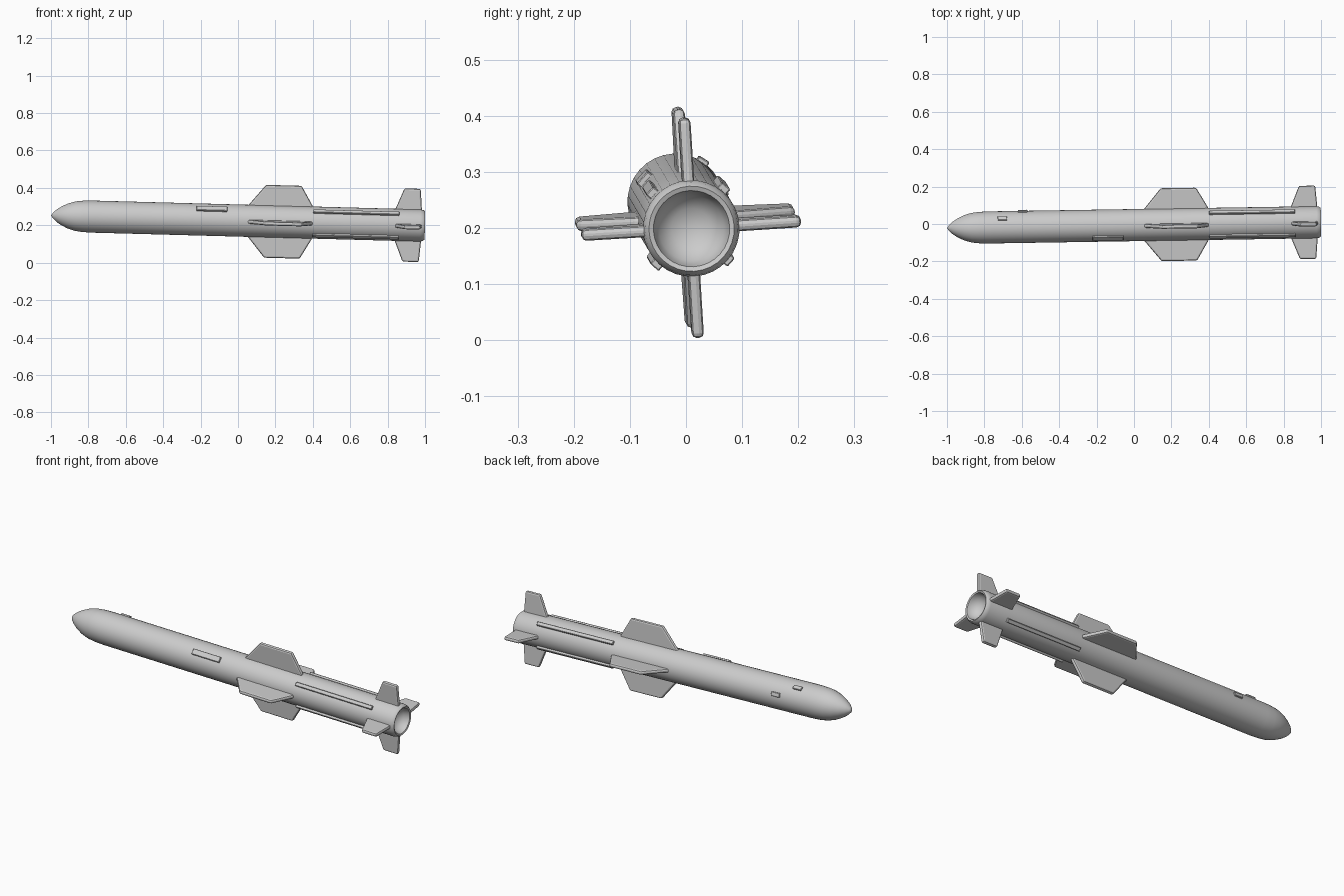
import bpy, bmesh
from math import radians, sin, cos, pi
from mathutils import Matrix, Vector

cube = bpy.data.objects.get("Cube")
if cube:
    bpy.data.objects.remove(cube)

grey = bpy.data.materials.new("light grey paint")
grey.use_nodes = True
colour = (0.6, 0.6, 0.6, 1)
grey.diffuse_color = colour
grey.node_tree.nodes["Principled BSDF"].inputs["Base Color"].default_value = colour

# The whole body lies along local x, slightly tilted and rolled
axis = Vector((1, 0.016, -0.027)).normalized()
tilt = Vector((1, 0, 0)).rotation_difference(axis).to_matrix().to_4x4()
FRAME = Matrix.Translation((0, -0.006, 0.2255)) @ tilt @ Matrix.Rotation(radians(3.6), 4, 'X')
R = 0.086


def finish(name, bm, angle, bevel=0, segments=1):
    """Turn a bmesh into an object, spun about the body axis by an angle."""
    bmesh.ops.recalc_face_normals(bm, faces=bm.faces)
    mesh = bpy.data.meshes.new(name)
    bm.to_mesh(mesh)
    bm.free()
    obj = bpy.data.objects.new(name, mesh)
    bpy.context.collection.objects.link(obj)
    mesh.materials.append(grey)
    obj.matrix_world = FRAME @ Matrix.Rotation(radians(angle), 4, 'X')
    if bevel:
        mod = obj.modifiers.new("soft edges", 'BEVEL')
        mod.width = bevel
        mod.segments = segments
        mod.limit_method = 'ANGLE'
    return obj


def lathe(name, profile, sides=32):
    """Revolve (x, radius) points around the body axis."""
    bm = bmesh.new()
    verts = [bm.verts.new((x, r, 0)) for x, r in profile]
    edges = [bm.edges.new(pair) for pair in zip(verts, verts[1:])]
    bmesh.ops.spin(bm, geom=verts + edges, cent=(0, 0, 0), axis=(1, 0, 0),
                   angle=2 * pi, steps=sides)
    bmesh.ops.remove_doubles(bm, verts=bm.verts, dist=0.0001)
    obj = finish(name, bm, 0)
    bpy.context.view_layer.objects.active = obj
    obj.select_set(True)
    bpy.ops.object.shade_smooth_by_angle(angle=radians(35))
    obj.select_set(False)
    return obj


def plate(name, outline, thickness, angle):
    """A fin: an (x, radius) outline with thickness across it."""
    bm = bmesh.new()
    face = bm.faces.new([bm.verts.new((x, r, -thickness / 2)) for x, r in outline])
    out = bmesh.ops.extrude_face_region(bm, geom=[face])["geom"]
    bmesh.ops.translate(bm, vec=(0, 0, thickness),
                        verts=[v for v in out if isinstance(v, bmesh.types.BMVert)])
    return finish(name, bm, angle, thickness * 0.4, 2)


def block(name, x0, x1, width, height, angle):
    """A low box standing on the body skin."""
    bm = bmesh.new()
    bmesh.ops.create_cube(bm, size=1)
    bmesh.ops.scale(bm, vec=(x1 - x0, height + 0.01, width), verts=bm.verts)
    bmesh.ops.translate(bm, vec=((x0 + x1) / 2, R + (height - 0.01) / 2, 0), verts=bm.verts)
    return finish(name, bm, angle, 0.002)


# Body with rounded nose and hollow tail
lathe("body", [(-1, 0), (-0.99, 0.015), (-0.972, 0.032), (-0.945, 0.05), (-0.91, 0.067),
               (-0.87, 0.079), (-0.83, 0.084), (-0.78, R), (0.4, R), (0.975, R),
               (0.99, 0.083), (0.999, 0.076), (0.996, 0.068), (0.985, 0.065),
               (0.965, 0.058), (0.945, 0.035), (0.938, 0)])

# Four wings, four tail fins and four long strakes between them
wing = [(0.04, 0.075), (0.06, 0.092), (0.145, 0.195), (0.335, 0.195), (0.395, 0.092), (0.4, 0.075)]
fin = [(0.835, 0.075), (0.843, 0.092), (0.885, 0.196), (0.972, 0.196), (0.982, 0.075)]
for i, side in enumerate(("left_back", "top", "front", "bottom")):
    plate("wing_" + side, wing, 0.021, 90 * i)
    plate("tail_fin_" + side, fin, 0.021, 90 * i)
    block("strake_%d" % (i + 1), 0.4, 0.86, 0.02, 0.011, 90 * i + 45)

# Small fittings on the skin
block("side_fairing", -0.225, -0.06, 0.03, 0.009, 135)
block("upper_lug", -0.73, -0.68, 0.022, 0.007, 54)
block("lower_lug", -0.62, -0.57, 0.022, 0.007, 14)
